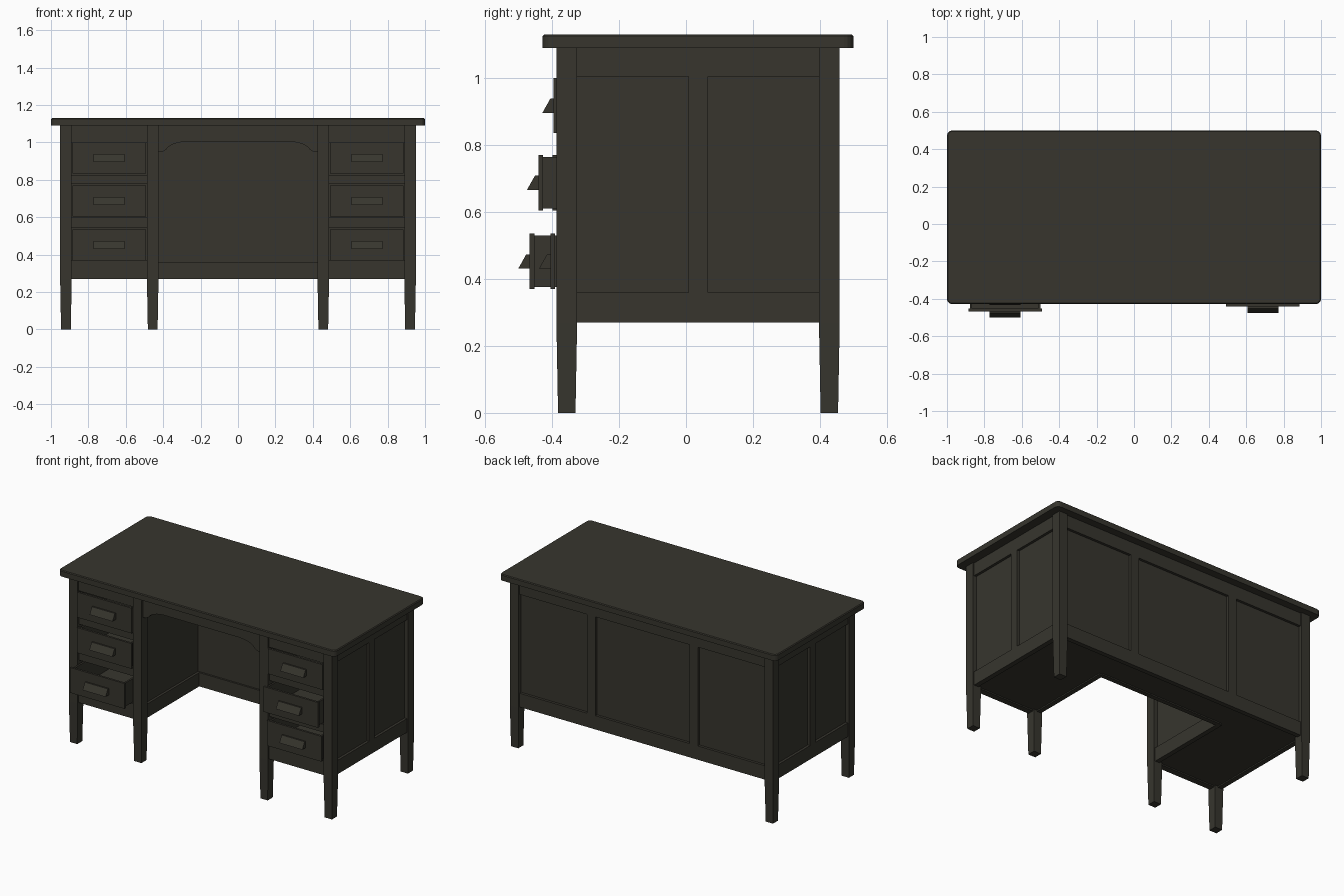
import bpy, bmesh, math

if "Cube" in bpy.data.objects:
    bpy.data.objects.remove(bpy.data.objects["Cube"])

mat = bpy.data.materials.new("dark_olive_wood")
mat.diffuse_color = (0.038, 0.036, 0.027, 1)
mat.use_nodes = True
mat.node_tree.nodes["Principled BSDF"].inputs["Base Color"].default_value = mat.diffuse_color


def finish(name, bm):
    bmesh.ops.recalc_face_normals(bm, faces=bm.faces)
    me = bpy.data.meshes.new(name)
    bm.to_mesh(me)
    bm.free()
    me.materials.append(mat)
    ob = bpy.data.objects.new(name, me)
    bpy.context.collection.objects.link(ob)
    return ob


def add_box(bm, x0, x1, y0, y1, z0, z1):
    vs = bmesh.ops.create_cube(bm, size=1)["verts"]
    for v in vs:
        v.co = (x1 if v.co.x > 0 else x0, y1 if v.co.y > 0 else y0, z1 if v.co.z > 0 else z0)
    return vs


def boxes(name, *dims):
    bm = bmesh.new()
    for d in dims:
        add_box(bm, *d)
    return finish(name, bm)


def prism(name, pts, to3d, a, b):
    """Extrude a 2D outline from a to b."""
    bm = bmesh.new()
    lo = [bm.verts.new(to3d(p, a)) for p in pts]
    hi = [bm.verts.new(to3d(p, b)) for p in pts]
    n = len(pts)
    bm.faces.new(lo)
    bm.faces.new(hi)
    for i in range(n):
        bm.faces.new((lo[i], lo[(i + 1) % n], hi[(i + 1) % n], hi[i]))
    return finish(name, bm)


# Heights shared by all the framing
BOT, RAIL_LO, RAIL_HI, TOP = 0.27, 0.36, 1.005, 1.09

# Table top with rounded corners
bm = bmesh.new()
add_box(bm, -1, 1, -0.428, 0.5, TOP, 1.13)
up = [e for e in bm.edges if abs(e.verts[0].co.z - e.verts[1].co.z) > 0.01]
bmesh.ops.bevel(bm, geom=up, offset=0.028, segments=4, profile=0.5, affect='EDGES')
rim = [e for e in bm.edges if all(v.co.z > 1.12 for v in e.verts)]
bmesh.ops.bevel(bm, geom=rim, offset=0.005, segments=1, affect='EDGES')
finish("table_top", bm)


# Legs: straight posts with a tapered foot
def leg(name, x, y):
    bm = bmesh.new()
    h, f = 0.031, 0.026
    rings = []
    for z, r in ((0, f), (BOT, h), (TOP, h)):
        rings.append([bm.verts.new((x + sx * r, y + sy * r, z))
                      for sx, sy in ((-1, -1), (1, -1), (1, 1), (-1, 1))])
    bm.faces.new(rings[0])
    bm.faces.new(rings[2])
    for a, b in zip(rings, rings[1:]):
        for i in range(4):
            bm.faces.new((a[i], a[(i + 1) % 4], b[(i + 1) % 4], b[i]))
    finish(name, bm)


def span(s, a, b):
    return (min(s * a, s * b), max(s * a, s * b))


YF, YB, KNEE = -0.33, 0.40, 0.22
DRAWER_Z = ((0.37, 0.535), (0.605, 0.77), (0.835, 1.0))
FRONTS = {-1: (-0.467, -0.398, -0.395), 1: (-0.405, -0.441, -0.395)}


def drawer(tag, s, front, z0, z1):
    xa, xb = span(s, 0.492, 0.886)
    back = front + 0.55
    w = 0.012
    # Front plate, then an open box behind it
    boxes("drawer_" + tag,
          (xa, xb, front, front + 0.014, z0, z1),
          (xa + .008, xb - .008, front + .014, back, z0 + .006, z0 + .018),
          (xa + .008, xa + .008 + w, front + .014, back, z0 + .018, z1 - .006),
          (xb - .008 - w, xb - .008, front + .014, back, z0 + .018, z1 - .006),
          (xa + .02, xb - .02, back - w, back, z0 + .018, z1 - .006))
    # Wedge pull
    zc = (z0 + z1) / 2
    pts = [(front - .034, zc - .022), (front, zc - .022), (front, zc + .021), (front - .01, zc + .021)]
    xc = s * 0.689
    prism("drawer_pull_" + tag, pts, lambda p, x: (x, p[0], p[1]), xc - .083, xc + .083)


for s, side in ((-1, "left"), (1, "right")):
    leg("front_leg_" + side, s * 0.92, -0.356)
    leg("inner_leg_" + side, s * 0.456, -0.356)
    leg("back_leg_" + side, s * 0.92, 0.428)

    # Outer side frame and recessed panel
    r = span(s, 0.91, 0.942)
    boxes("side_frame_" + side,
          (*r, YF, YB, RAIL_HI, TOP), (*r, YF, YB, BOT, RAIL_LO),
          (*r, 0.008, 0.065, RAIL_LO, RAIL_HI))
    boxes("side_panel_" + side, (*span(s, 0.905, 0.925), YF, YB, RAIL_LO - .01, RAIL_HI + .01))

    # Wall facing the knee space
    r = span(s, 0.434, 0.465)
    boxes("knee_frame_" + side, (*r, YF, KNEE + .02, RAIL_HI, TOP), (*r, YF, KNEE + .02, BOT, RAIL_LO))
    boxes("knee_panel_" + side, (*span(s, 0.45, 0.47), YF, YB, RAIL_LO - .01, RAIL_HI + .01))

    # Rails above, between and below the drawers
    r = span(s, 0.47, 0.905)
    boxes("drawer_rails_" + side,
          (*r, -0.375, -0.335, 1.0, TOP), (*r, -0.375, -0.335, BOT, 0.368),
          (*r, -0.37, -0.335, 0.545, 0.598), (*r, -0.37, -0.335, 0.78, 0.827))

    # Pedestal floor
    boxes("pedestal_floor_" + side, (*span(s, 0.445, 0.925), -0.36, 0.43, 0.278, 0.29))

    for level, (z0, z1), front in zip(("bottom", "middle", "top"), DRAWER_Z, FRONTS[s]):
        drawer(level + "_" + side, s, front, z0, z1)

# Back frame with two stiles and recessed panel
boxes("back_frame",
      (-.9, .9, 0.42, 0.45, RAIL_HI, TOP), (-.9, .9, 0.42, 0.45, BOT, RAIL_LO),
      *[(c - .03, c + .03, 0.42, 0.45, RAIL_LO, RAIL_HI) for c in (-.37, .37)])
boxes("back_panel", (-.9, .9, 0.413, 0.433, RAIL_LO - .01, RAIL_HI + .01))

# Back of the knee space and the floor strip behind it
boxes("knee_back_panel", (-.45, .45, KNEE + .012, KNEE + .03, RAIL_LO - .01, TOP))
boxes("knee_back_rail", (-.45, .45, KNEE, KNEE + .03, BOT, RAIL_LO))
boxes("rear_floor", (-.445, .445, KNEE + .02, 0.43, 0.278, 0.29))

# Curved apron over the knee space
half = [(.43, .95), (.40, .952), (.385, .962), (.37, .978), (.35, .99), (.32, .999), (.28, 1.005)]
outline = half + [(-x, z) for x, z in reversed(half)] + [(-.43, TOP), (.43, TOP)]
prism("knee_apron", outline, lambda p, y: (p[0], y, p[1]), -0.375, -0.345)
